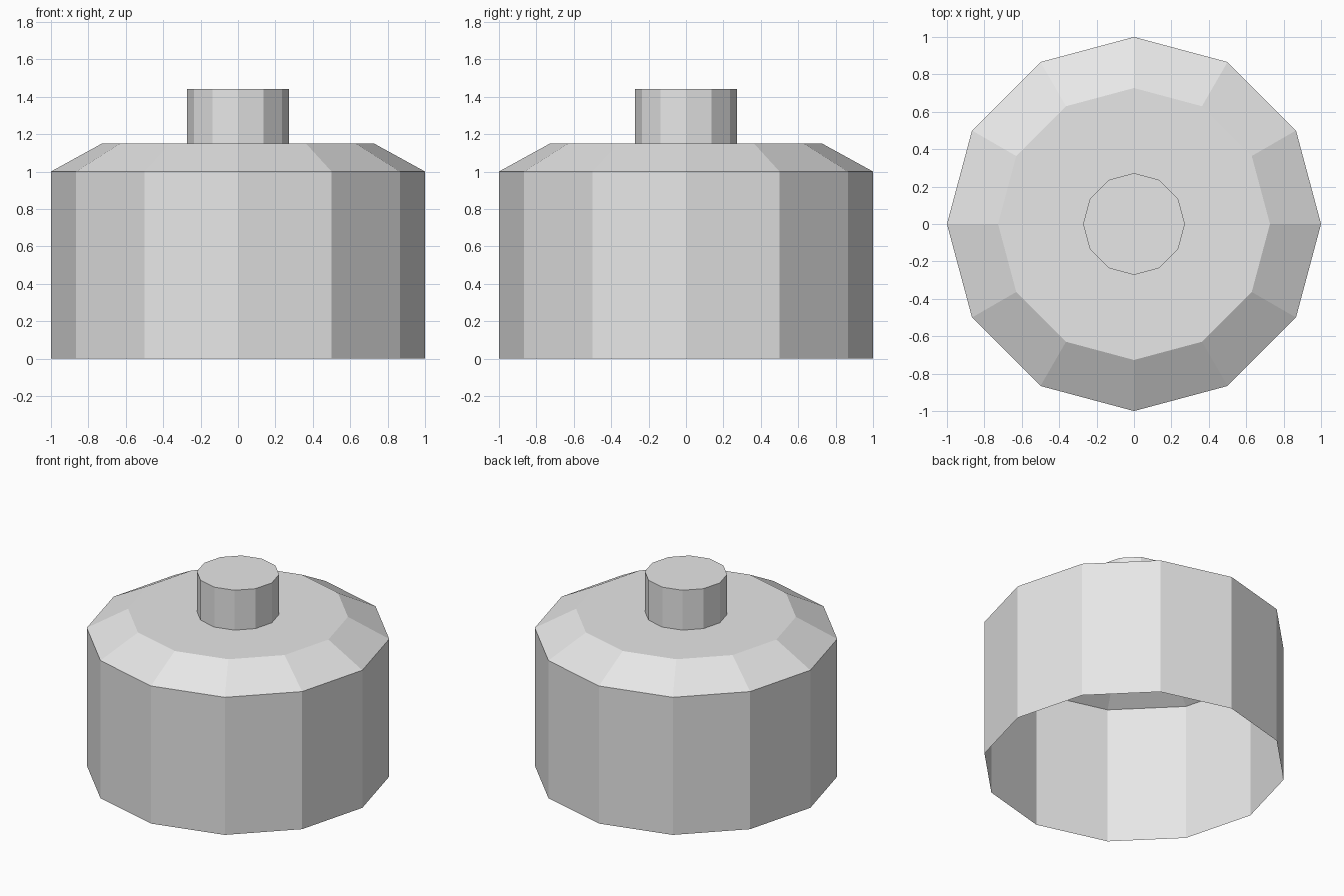
import bpy
import bmesh
from math import cos, sin, tau

SIDES = 12

cube = bpy.data.objects.get("Cube")
if cube:
    bpy.data.objects.remove(cube, do_unlink=True)

# Single plain grey
grey = bpy.data.materials.new("plain_grey")
grey.use_nodes = True
color = (0.8, 0.8, 0.8, 1.0)
grey.diffuse_color = color
grey.node_tree.nodes["Principled BSDF"].inputs["Base Color"].default_value = color


def lathe(name, profile, cap_top=False):
    """Flat-sided shell through (radius, height) rings, open at the bottom."""
    bm = bmesh.new()
    rings = [[bm.verts.new((r * cos(tau * i / SIDES), r * sin(tau * i / SIDES), z))
              for i in range(SIDES)] for r, z in profile]
    for low, high in zip(rings, rings[1:]):
        for i in range(SIDES):
            j = (i + 1) % SIDES
            bm.faces.new((low[i], low[j], high[j], high[i]))
    if cap_top:
        bm.faces.new(rings[-1])
    mesh = bpy.data.meshes.new(name)
    bm.to_mesh(mesh)
    bm.free()
    mesh.materials.append(grey)
    obj = bpy.data.objects.new(name, mesh)
    bpy.context.collection.objects.link(obj)
    return obj


KNOB_RADIUS = 0.272
SHOULDER_TOP = 1.15

# Hollow drum wall, sloped shoulder and flat lid around the knob
lathe("drum_body", [(1.0, 0.0), (1.0, 1.0), (0.727, SHOULDER_TOP),
                    (KNOB_RADIUS, SHOULDER_TOP)])

# Short capped knob rising from the lid
lathe("top_knob", [(KNOB_RADIUS, SHOULDER_TOP), (KNOB_RADIUS, 1.44)], cap_top=True)
